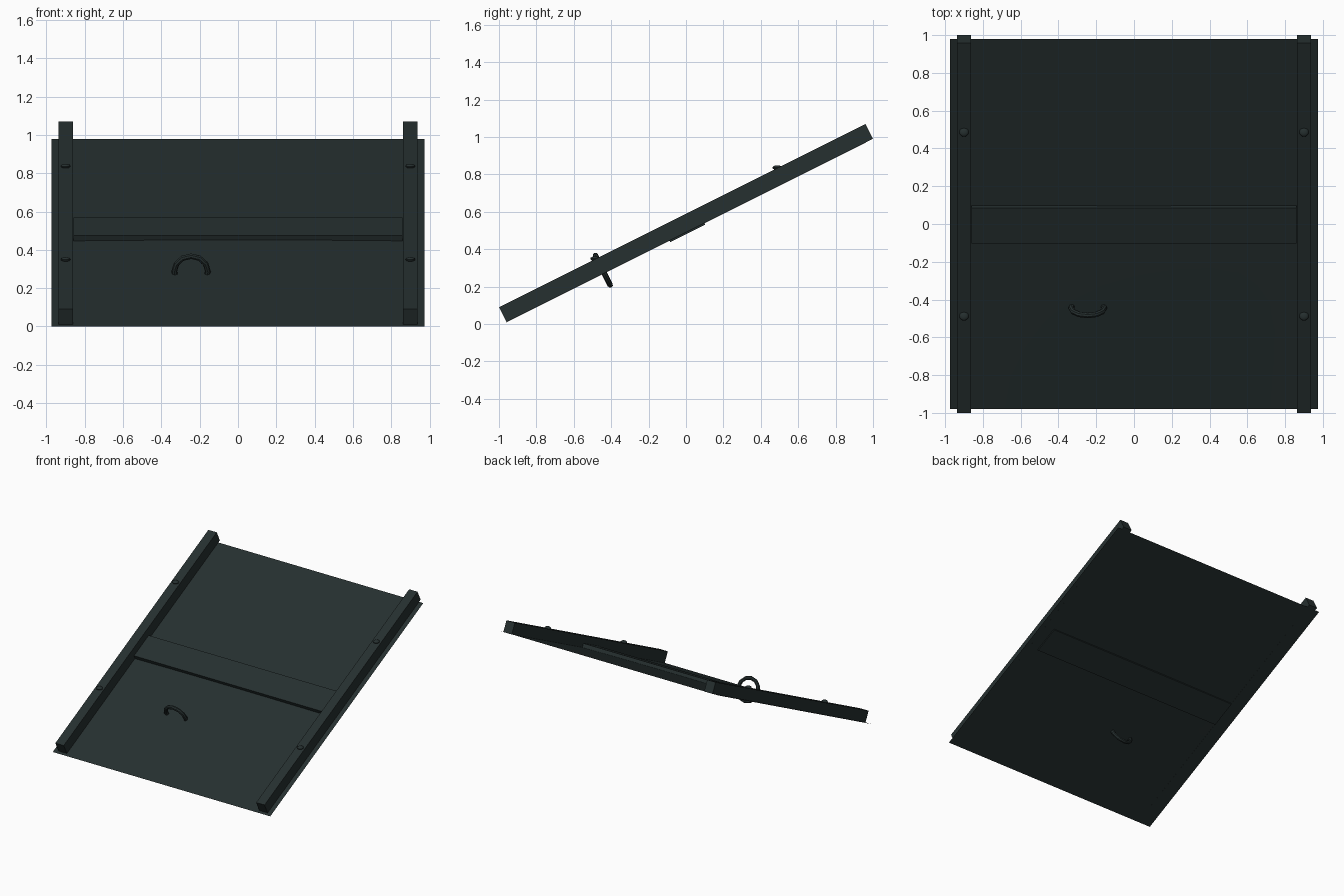
import bpy
import math
from mathutils import Matrix, Vector

cube = bpy.data.objects.get("Cube")
if cube:
    bpy.data.objects.remove(cube, do_unlink=True)

SLOPE = math.atan(0.5)
TILT = Matrix.Rotation(SLOPE, 4, 'X')
NORMAL = TILT @ Vector((0, 0, 1))
CENTRE = Vector((0, 0, 0.49))

paint = bpy.data.materials.new("dark slate green")
paint.use_nodes = True
COLOUR = (0.019, 0.029, 0.029, 1)
paint.diffuse_color = COLOUR
bsdf = next(n for n in paint.node_tree.nodes if n.type == 'BSDF_PRINCIPLED')
bsdf.inputs["Base Color"].default_value = COLOUR


def finish(name, matrix, smooth=False):
    """Bake the placement into the mesh, then name and colour the part."""
    obj = bpy.context.object
    obj.name = name
    obj.data.transform(matrix)
    obj.data.materials.append(paint)
    if smooth:
        bpy.ops.object.shade_smooth_by_angle(angle=math.radians(40))
    return obj


def tilted_box(name, size, location):
    bpy.ops.mesh.primitive_cube_add(size=1)
    scale = Matrix.Diagonal((*size, 1))
    return finish(name, Matrix.Translation(location) @ TILT @ scale)


# Thin sheet panel, bowed up very slightly in the middle
bpy.ops.mesh.primitive_grid_add(x_subdivisions=12, y_subdivisions=12, size=1)
sheet = bpy.context.object
for v in sheet.data.vertices:
    bow = math.cos(v.co.x * math.pi) * math.cos(v.co.y * math.pi)
    v.co.z = 0.007 * bow
finish("sheet_panel",
       Matrix.Translation(CENTRE) @ TILT @ Matrix.Diagonal((1.95, 2.19, 1, 1)),
       smooth=True)

# Cross plank between the rails, passing through the sheet
tilted_box("cross_plank", (1.72, 0.21, 0.042), (0, 0, 0.504))

# Side rails with two flattened bolt heads each
for side, x in (("left", 0.9), ("right", -0.9)):
    tilted_box(side + "_rail", (0.075, 2.19, 0.089), (x, 0, 0.54))
    for end, y in (("front", -0.487), ("back", 0.487)):
        bpy.ops.mesh.primitive_uv_sphere_add(segments=12, ring_count=8, radius=0.025)
        place = Matrix.Translation((x, y, 0.593 + y / 2))
        finish(f"{side}_{end}_bolt", place @ Matrix.Diagonal((1, 1, 0.5, 1)),
               smooth=True)

# Ring handle standing square to the sheet and passing through it
bpy.ops.mesh.primitive_torus_add(major_segments=12, minor_segments=8,
                                 major_radius=0.088, minor_radius=0.015)
ring_place = Matrix.Translation((-0.245, -0.445, 0.288))
finish("ring_handle", ring_place @ TILT @ Matrix.Rotation(math.pi / 2, 4, 'X'),
       smooth=True)
